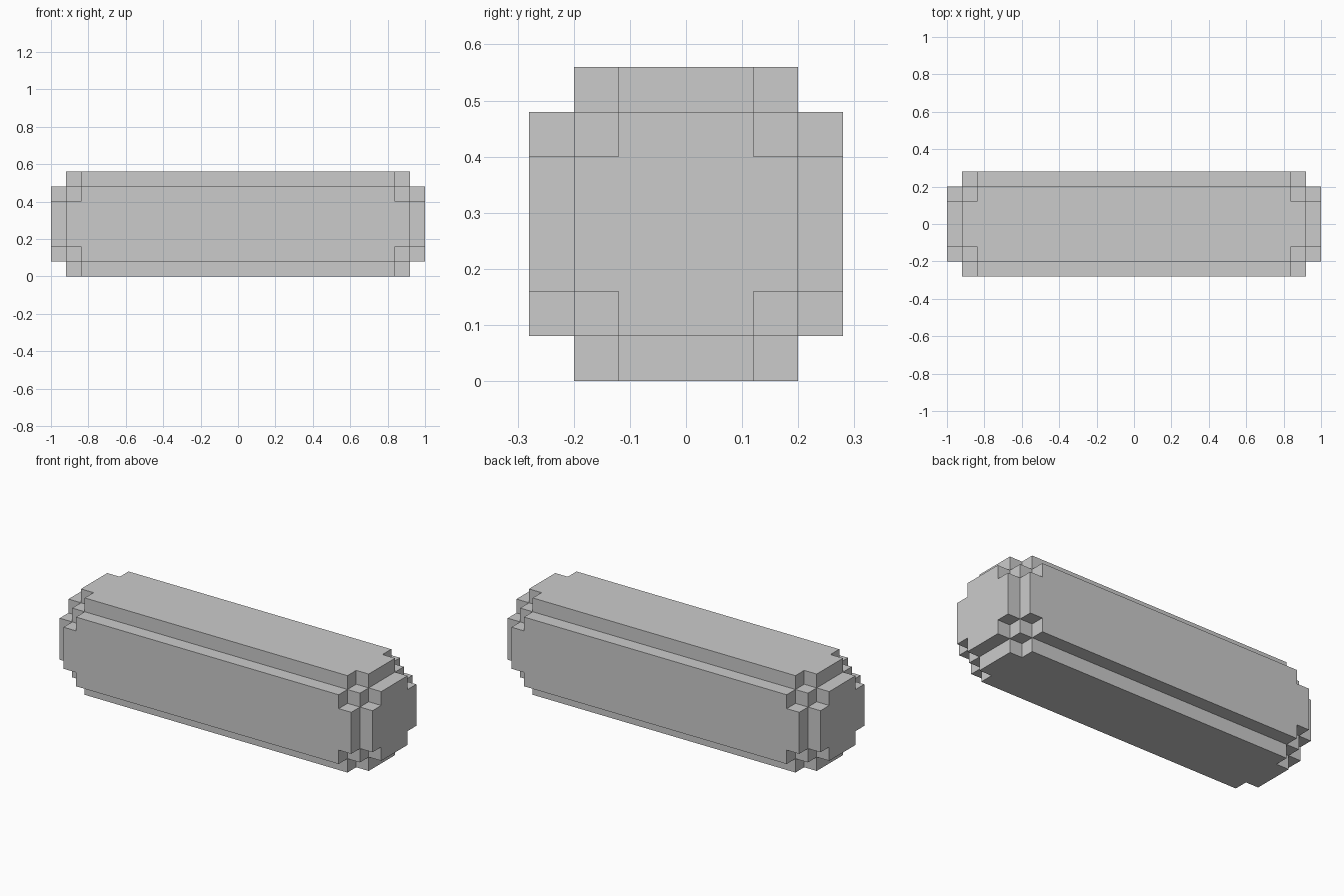
import bpy, bmesh
from itertools import product
from mathutils import Vector

if "Cube" in bpy.data.objects:
    bpy.data.objects.remove(bpy.data.objects["Cube"])

STEP = 0.08                      # size of one stair step
HALF = (1.0, 0.28, 0.28)         # half extents of the bar
LEVEL = (0, 1, 2, 1, 0)          # depth of each band from the outside

# band boundaries along each axis
cuts = [(-h, -h + STEP, -h + 2 * STEP, h - 2 * STEP, h - STEP, h) for h in HALF]


def solid(cell):
    """Cells near edges and corners are cut away in steps."""
    return all(0 <= i < 5 for i in cell) and sum(LEVEL[i] for i in cell) >= 3


# stepped bar: outer faces of all solid cells
bm = bmesh.new()
for cell in product(range(5), repeat=3):
    if not solid(cell):
        continue
    for axis, side in product(range(3), (0, 1)):
        neighbour = list(cell)
        neighbour[axis] += 1 if side else -1
        if solid(neighbour):
            continue
        u, v = (axis + 1) % 3, (axis + 2) % 3
        loop = [(0, 0), (1, 0), (1, 1), (0, 1)]
        verts = []
        for du, dv in (loop if side else loop[::-1]):
            p = Vector()
            p[axis] = cuts[axis][cell[axis] + side]
            p[u] = cuts[u][cell[u] + du]
            p[v] = cuts[v][cell[v] + dv]
            p.z += HALF[2]
            verts.append(bm.verts.new(p))
        bm.faces.new(verts)

# weld, then merge coplanar faces into clean flat panels
bmesh.ops.remove_doubles(bm, verts=bm.verts, dist=0.0001)
bmesh.ops.dissolve_limit(bm, angle_limit=0.01, verts=bm.verts, edges=bm.edges)

mesh = bpy.data.meshes.new("stepped_bar")
bm.to_mesh(mesh)
bm.free()
bpy.context.collection.objects.link(bpy.data.objects.new("stepped_bar", mesh))
